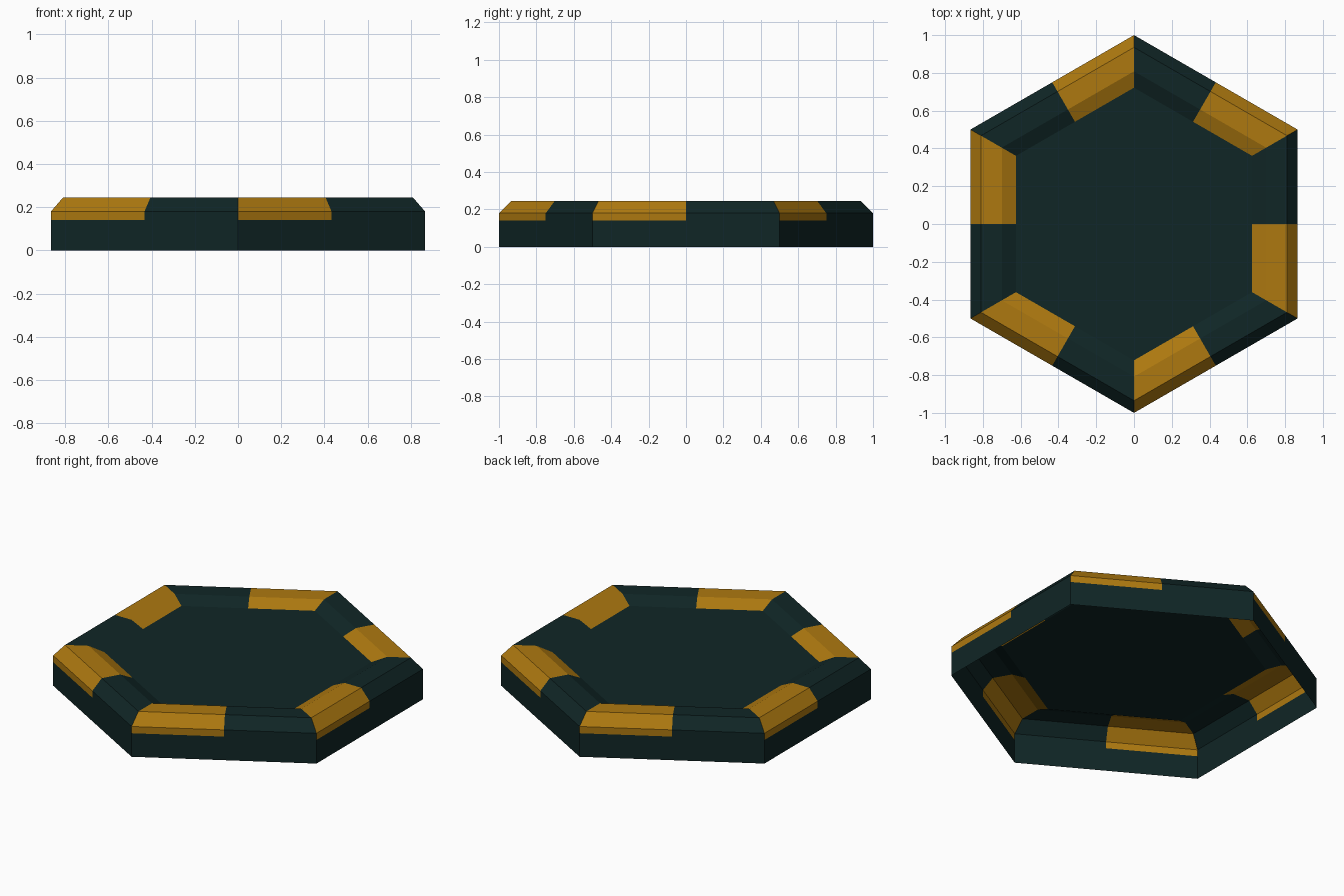
import bpy, bmesh, math

if "Cube" in bpy.data.objects:
    bpy.data.objects.remove(bpy.data.objects["Cube"])


def material(name, rgb):
    m = bpy.data.materials.new(name)
    m.diffuse_color = (*rgb, 1.0)
    m.use_nodes = True
    m.node_tree.nodes["Principled BSDF"].inputs["Base Color"].default_value = m.diffuse_color
    return m


dark = material("dark teal", (0.005, 0.019, 0.019))
amber = material("amber", (0.42, 0.19, 0.005))

# Cross-section of the tile: (distance of the side from the centre, height)
R = math.cos(math.pi / 6)
profile = [(R, 0.0), (R, 0.14), (R, 0.18), (0.81, 0.245), (0.70, 0.245), (0.625, 0.21)]

bm = bmesh.new()


# Hexagon ring with an extra point in the middle of each side
def ring(apothem, z):
    verts = []
    for i in range(12):
        a = math.pi / 2 - i * math.pi / 6
        r = apothem if i % 2 else apothem / R
        verts.append(bm.verts.new((r * math.cos(a), r * math.sin(a), z)))
    return verts


rings = [ring(d, z) for d, z in profile]

# Wall, chamfer, flat rim and inner slope; underside stays open
for k in range(len(rings) - 1):
    lo, hi = rings[k], rings[k + 1]
    for i in range(12):
        j = (i + 1) % 12
        f = bm.faces.new((lo[j], lo[i], hi[i], hi[j]))
        # amber on the clockwise half of each side, above the lower wall
        f.material_index = 1 if (k > 0 and i % 2 == 1) else 0

# Sunken floor panel
bm.faces.new(list(reversed(rings[-1])))

bm.normal_update()
mesh = bpy.data.meshes.new("hexagon_tile")
bm.to_mesh(mesh)
bm.free()
mesh.materials.append(dark)
mesh.materials.append(amber)
bpy.context.collection.objects.link(bpy.data.objects.new("hexagon_tile", mesh))
